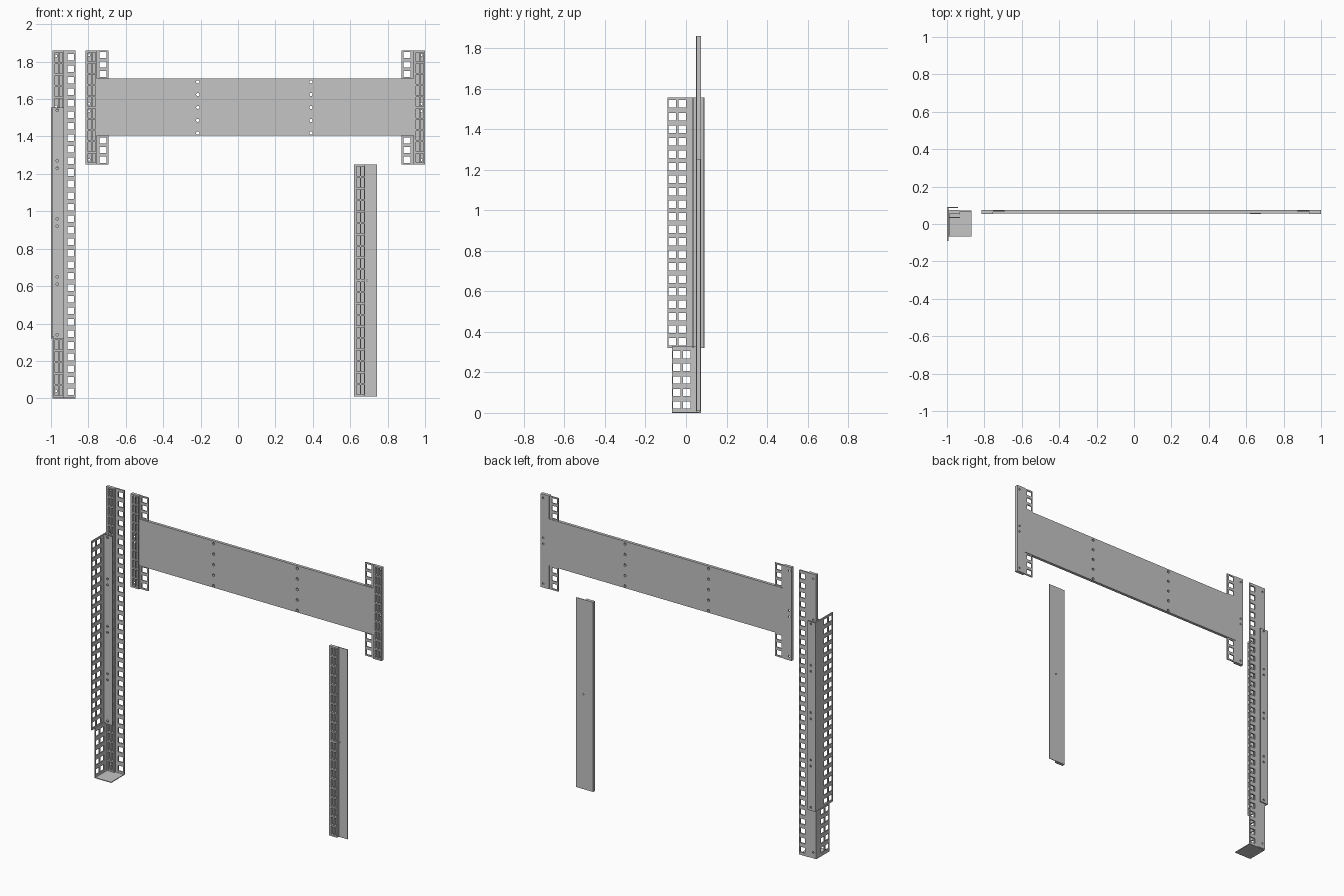
import bpy, math
from collections import Counter

if "Cube" in bpy.data.objects:
    bpy.data.objects.remove(bpy.data.objects["Cube"])

steel = bpy.data.materials.new("grey_steel")
steel.diffuse_color = (0.56, 0.56, 0.56, 1)
steel.use_nodes = True
steel.node_tree.nodes["Principled BSDF"].inputs["Base Color"].default_value = steel.diffuse_color


def plate(name, axis, u, v, t, rects=(), rounds=()):
    """Flat plate spanning u, v and thickness t; rects and rounds are cut through.
    axis is the thickness direction: 'x' -> (t,u,v), 'y' -> (u,t,v), 'z' -> (u,v,t)."""
    put = {'x': lambda a, b, c: (c, a, b),
           'y': lambda a, b, c: (a, c, b),
           'z': lambda a, b, c: (a, b, c)}[axis]
    cells = [(a, b, c, d) for a, b, c, d in rects]
    cells += [(x - r * 1.2, x + r * 1.2, z - r * 1.2, z + r * 1.2) for x, z, r in rounds]
    us = sorted({round(k, 5) for k in (*u, *(q for c in cells for q in c[:2]))})
    vs = sorted({round(k, 5) for k in (*v, *(q for c in cells for q in c[2:]))})
    pts, index, flat = [], {}, []

    def vert(a, b):
        key = (round(a, 5), round(b, 5))
        if key not in index:
            index[key] = len(pts)
            pts.append(key)
        return index[key]

    for a, b in zip(us, us[1:]):
        for c, d in zip(vs, vs[1:]):
            mu, mv = (a + b) / 2, (c + d) / 2
            if any(r[0] < mu < r[1] and r[2] < mv < r[3] for r in rects):
                continue
            corner = [vert(b, d), vert(a, d), vert(a, c), vert(b, c)]
            hole = next((h for h in rounds if abs(h[0] - mu) < 1e-3 and abs(h[1] - mv) < 1e-3), None)
            if not hole:
                flat.append(corner)
                continue
            ring = [vert(hole[0] + hole[2] * math.cos(math.pi * (j + .5) / 4),
                         hole[1] + hole[2] * math.sin(math.pi * (j + .5) / 4)) for j in range(8)]
            for k in range(4):
                flat.append([corner[k], ring[2 * k + 1], ring[2 * k]])
                flat.append([corner[k], corner[(k + 1) % 4], ring[(2 * k + 2) % 8], ring[2 * k + 1]])
    n = len(pts)
    edges = [(f[i], f[(i + 1) % len(f)]) for f in flat for i in range(len(f))]
    count = Counter(frozenset(e) for e in edges)
    faces = [[i + n for i in f] for f in flat] + [f[::-1] for f in flat]
    faces += [[a, b, b + n, a + n] for a, b in edges if count[frozenset((a, b))] == 1]
    if axis == 'y':
        faces = [f[::-1] for f in faces]
    mesh = bpy.data.meshes.new(name)
    mesh.from_pydata([put(*p, t[0]) for p in pts] + [put(*p, t[1]) for p in pts], [], faces)
    mesh.materials.append(steel)
    ob = bpy.data.objects.new(name, mesh)
    bpy.context.collection.objects.link(ob)
    return ob


def rows(cols, z0, z1, n, fill):
    """Rectangular openings: n rows between z0 and z1 in each column."""
    p = (z1 - z0) / n
    return [(a, b, z0 + p * (i + .5 - fill / 2), z0 + p * (i + .5 + fill / 2))
            for i in range(n) for a, b in cols]


def slotted_rail(name, x, z0, z1, n, w=0.06):
    """Front rail with two columns of slots."""
    cols = [(x + .014, x + .033), (x + .037, x + .054)]
    plate(name, 'y', (x, x + w), (z0, z1), (0.053, 0.07),
          rects=rows(cols, z0 + .005, z1 - .005, n, .84))


# corner post: slotted channel, square-hole strip, base foot
slotted_rail("post_rail", -0.992, 0.005, 1.86, 30)
plate("post_back", 'y', (-0.992, -0.932), (0.005, 1.86), (0.07, 0.074),
      rounds=[(-0.972, z, 0.006) for z in (0.04, 1.1, 1.56, 1.83)])
plate("post_inner_wall", 'x', (0.05, 0.07), (0.005, 1.86), (-0.936, -0.932))
plate("post_hole_strip", 'y', (-0.932, -0.87), (0.0, 1.86), (0.064, 0.073),
      rects=rows([(-0.912, -0.877)], 0.005, 1.855, 30, .57))
plate("post_foot", 'z', (-0.992, -0.87), (-0.068, 0.07), (0, 0.005))
plate("post_side_strip", 'x', (-0.068, 0.07), (0.005, 0.33), (-0.992, -0.984),
      rects=rows([(-0.063, -0.026), (-0.016, 0.021)], 0.008, 0.318, 5, .57))

# sleeve wrapped around the post
sleeve_holes = [0.34, 0.61, 0.65, 0.92, 0.96, 1.23, 1.27, 1.54]
plate("sleeve_side", 'x', (-0.092, 0.092), (0.32, 1.555), (-1.0, -0.992),
      rects=rows([(-0.087, -0.05), (-0.038, 0.001)], 0.32, 1.555, 20, .6))
plate("sleeve_front_flange", 'y', (-0.995, -0.93), (0.32, 1.555), (0.032, 0.037),
      rounds=[(-0.967, z, 0.007) for z in sleeve_holes])
plate("sleeve_back_flange", 'y', (-0.995, -0.942), (0.32, 1.555), (0.086, 0.092),
      rounds=[(-0.967, z, 0.007) for z in sleeve_holes])

# crossbeam: solid pierced web with one back sheet that includes both end plates
web_holes = [(x, z, 0.009) for x in (-0.215, 0.39) for z in (1.418, 1.486, 1.555, 1.624, 1.692)]
end_holes = [(x, z, 0.006) for x in (-0.797, 0.982) for z in (1.275, 1.535, 1.575, 1.835)]
plate("beam_web", 'y', (-0.755, 0.938), (1.405, 1.71), (0.055, 0.07), rounds=web_holes)
plate("beam_back_sheet", 'y', (-0.815, 1.0), (1.25, 1.86), (0.07, 0.074),
      rects=[(-0.755, 0.938, 1.25, 1.405), (-0.755, 0.938, 1.71, 1.86)],
      rounds=web_holes + end_holes)

# beam ends: slotted rail plus short square-hole strips above and below
for side, x, w, strip, hole in (("left", -0.815, 0.06, -0.755, (-0.741, -0.704)),
                                ("right", 0.938, 0.062, 0.875, (0.884, 0.921))):
    slotted_rail(f"beam_{side}_rail", x, 1.25, 1.86, 10, w)
    for part, z0, z1 in (("lower", 1.25, 1.405), ("upper", 1.71, 1.86)):
        plate(f"beam_{side}_{part}_strip", 'y', (strip, strip + 0.063), (z0, z1), (0.064, 0.071),
              rects=rows([hole], z0, z1, 3, .64))

# separate upright panel: slotted rail on the left half, flat on the right
slotted_rail("panel_rail", 0.62, 0.01, 1.25, 20)
plate("panel_back", 'y', (0.62, 0.742), (0.01, 1.25), (0.07, 0.074), rounds=[(0.69, 0.63, 0.004)])
plate("panel_rail_bridge", 'y', (0.625, 0.675), (0.622, 0.638), (0.054, 0.069))
